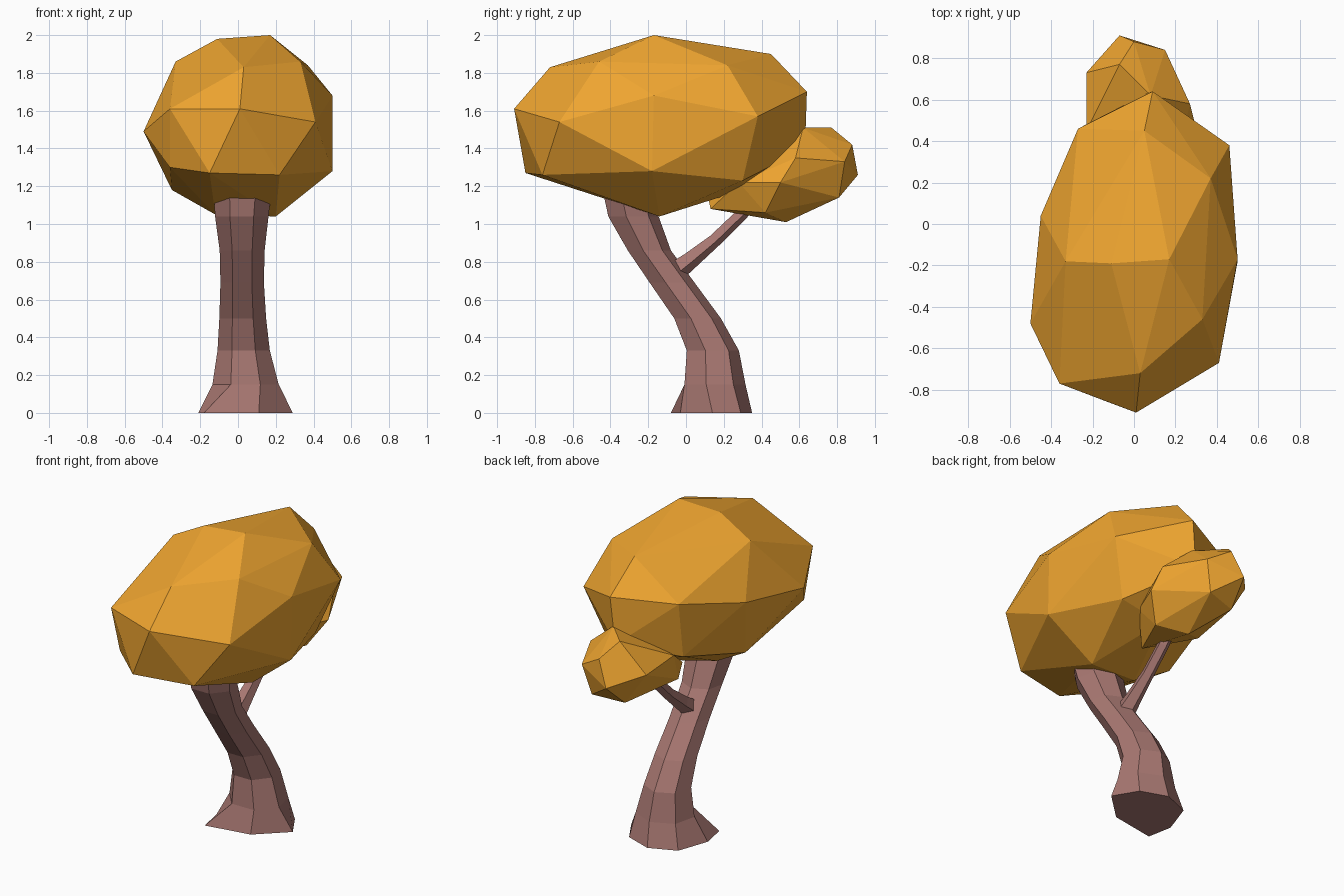
import bpy, bmesh, math
from mathutils import Vector


def material(name, color):
    m = bpy.data.materials.new(name)
    m.diffuse_color = (*color, 1)
    return m


LEAF = material("autumn_leaf", (0.87, 0.38, 0.03))
BARK = material("bark", (0.40, 0.19, 0.17))


def finish(bm, name, mat):
    bmesh.ops.recalc_face_normals(bm, faces=bm.faces[:])
    mesh = bpy.data.meshes.new(name)
    bm.to_mesh(mesh)
    bm.free()
    mesh.materials.append(mat)
    ob = bpy.data.objects.new(name, mesh)
    bpy.context.collection.objects.link(ob)
    return ob


def faceted_blob(name, points):
    """Convex low-poly foliage clump spanning a few corner points."""
    bm = bmesh.new()
    verts = [bm.verts.new(p) for p in points]
    res = bmesh.ops.convex_hull(bm, input=verts)
    loose = [v for v in bm.verts if not v.link_faces]
    bmesh.ops.delete(bm, geom=loose, context='VERTS')
    bmesh.ops.dissolve_limit(bm, angle_limit=math.radians(4),
                             verts=bm.verts[:], edges=bm.edges[:])
    return finish(bm, name, LEAF)


def loft(name, rings):
    """Skin a list of equal-sided rings and cap both ends."""
    bm = bmesh.new()
    loops = [[bm.verts.new(p) for p in ring] for ring in rings]
    n = len(loops[0])
    for a, b in zip(loops, loops[1:]):
        for i in range(n):
            j = (i + 1) % n
            bm.faces.new((a[i], a[j], b[j], b[i]))
    bm.faces.new(loops[0][::-1])
    bm.faces.new(loops[-1])
    return finish(bm, name, BARK)


# Trunk: irregular flared foot, then seven-sided rings along the S-bend
rings = [[Vector((x, y, 0)) for x, y in (
    (-0.18, -0.08), (0.11, -0.03), (0.29, 0.14), (0.20, 0.29),
    (0.03, 0.35), (-0.14, 0.28), (-0.21, 0.08))]]
for cx, cy, z, rx, ry in (
        (0.04, 0.145, 0.15, 0.18, 0.17), (0.03, 0.135, 0.33, 0.142, 0.145),
        (0.025, 0.055, 0.50, 0.127, 0.13), (0.022, -0.08, 0.69, 0.118, 0.125),
        (0.022, -0.20, 0.86, 0.122, 0.12), (0.02, -0.285, 1.04, 0.145, 0.14),
        (0.025, -0.32, 1.20, 0.16, 0.14)):
    angles = [math.radians(-115.7) + math.tau * i / 7 for i in range(7)]
    rings.append([Vector((cx + rx * math.cos(a), cy + ry * math.sin(a), z))
                  for a in angles])
loft("trunk", rings)

# Side branch: five-sided tube curving up into the small clump
path = [Vector((0.02, y, z)) for y, z in (
    (-0.04, 0.765), (0.02, 0.81), (0.15, 0.915), (0.29, 1.05), (0.36, 1.14))]
radii = (0.058, 0.05, 0.038, 0.036, 0.036)
rings = []
for i, (p, r) in enumerate(zip(path, radii)):
    t = (path[min(i + 1, 4)] - path[max(i - 1, 0)]).normalized()
    side = Vector((1, 0, 0))
    up = t.cross(side)
    rings.append([p + r * (math.cos(a) * side + math.sin(a) * up)
                  for a in (math.tau * k / 5 + 0.3 for k in range(5))])
loft("branch", rings)

# Main canopy
faceted_blob("main_canopy", [
    (0.01, -0.91, 1.61), (0.03, -0.72, 1.83), (0.17, -0.17, 2.0),
    (-0.11, -0.19, 1.98), (-0.33, -0.18, 1.86), (0.41, -0.67, 1.54),
    (0.50, -0.17, 1.68), (0.37, 0.22, 1.84), (0.33, -0.46, 1.86),
    (0.46, 0.38, 1.57), (0.50, -0.18, 1.28), (-0.36, -0.77, 1.61),
    (-0.50, -0.48, 1.49), (-0.36, -0.68, 1.30), (-0.15, -0.85, 1.27),
    (0.22, -0.76, 1.26), (-0.45, 0.04, 1.58), (0.09, 0.64, 1.70),
    (0.06, 0.63, 1.40), (0.05, 0.45, 1.90), (-0.27, 0.46, 1.68),
    (0.20, -0.14, 1.04), (-0.12, -0.14, 1.05), (-0.35, -0.10, 1.18),
    (0.34, 0.30, 1.23), (-0.26, 0.40, 1.32), (0.05, 0.30, 1.18)])

# Small canopy on the branch
faceted_blob("small_canopy", [
    (-0.07, 0.91, 1.26), (0.15, 0.84, 1.33), (0.00, 0.88, 1.42),
    (-0.07, 0.77, 1.51), (0.08, 0.62, 1.51), (-0.23, 0.73, 1.32),
    (0.29, 0.50, 1.22), (0.27, 0.58, 1.35), (-0.23, 0.45, 1.34),
    (-0.19, 0.35, 1.14), (0.10, 0.81, 1.14), (-0.10, 0.76, 1.12),
    (0.03, 0.53, 1.01), (0.19, 0.42, 1.06), (0.05, 0.13, 1.08),
    (0.00, 0.12, 1.13), (0.05, 0.42, 1.40), (0.20, 0.28, 1.22),
    (-0.15, 0.25, 1.20)])
